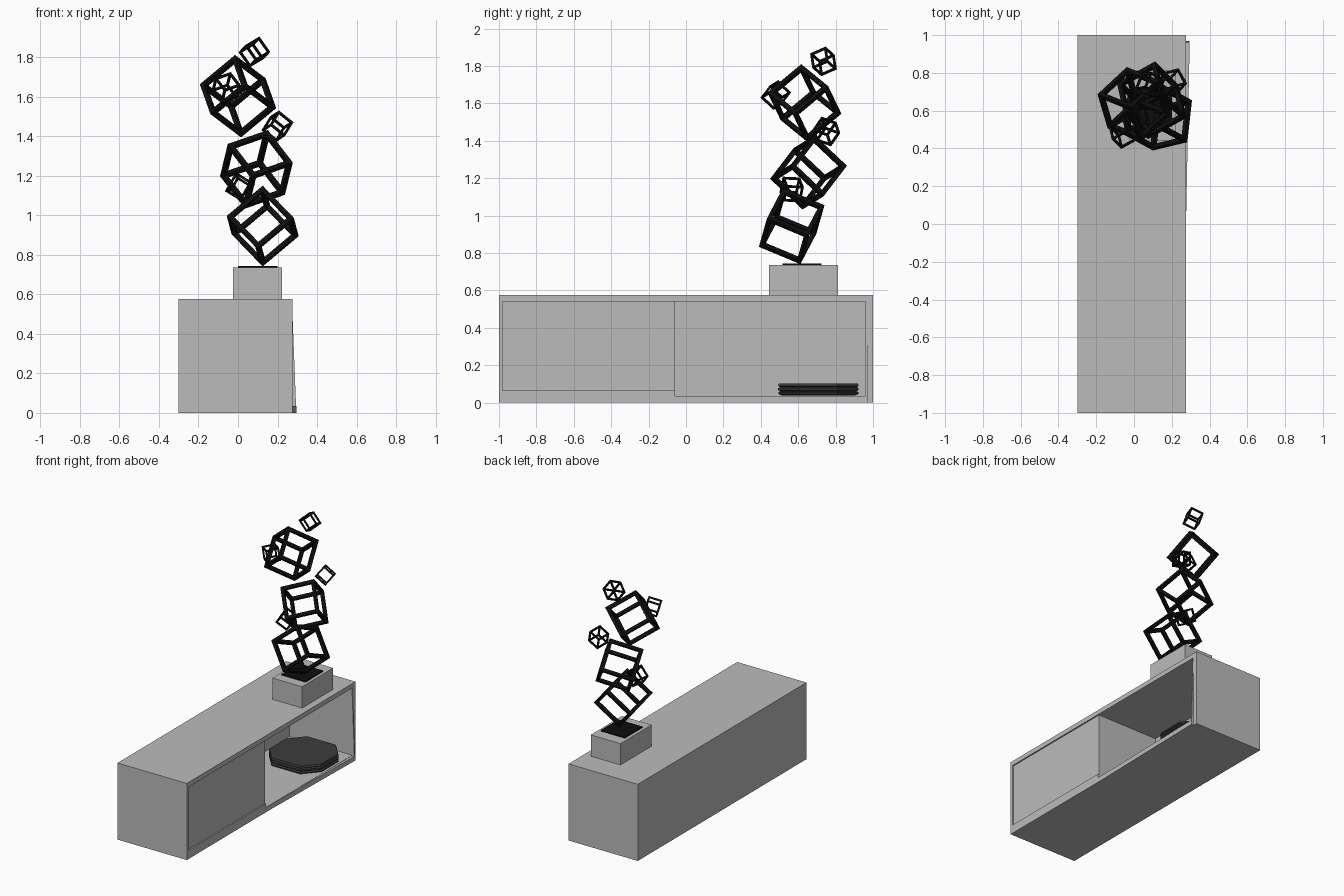
import bpy, bmesh
from mathutils import Vector, Matrix

if "Cube" in bpy.data.objects:
    bpy.data.objects.remove(bpy.data.objects["Cube"])


def material(name, v):
    m = bpy.data.materials.new(name)
    m.diffuse_color = (v, v, v, 1)
    m.use_nodes = True
    m.node_tree.nodes["Principled BSDF"].inputs["Base Color"].default_value = m.diffuse_color
    return m


GREY = material("cabinet grey", 0.5)
BLACK = material("strut black", 0.004)
CHARCOAL = material("cushion charcoal", 0.045)


def finish(bm, name, mat):
    bmesh.ops.recalc_face_normals(bm, faces=bm.faces)
    me = bpy.data.meshes.new(name)
    bm.to_mesh(me)
    bm.free()
    ob = bpy.data.objects.new(name, me)
    me.materials.append(mat)
    bpy.context.collection.objects.link(ob)
    return ob


def add_box(bm, lo, hi):
    lo, hi = Vector(lo), Vector(hi)
    mat = Matrix.Translation((lo + hi) / 2) @ Matrix.Diagonal((*(hi - lo), 1))
    bmesh.ops.create_cube(bm, size=1, matrix=mat)


def box(name, lo, hi, mat):
    bm = bmesh.new()
    add_box(bm, lo, hi)
    return finish(bm, name, mat)


def hull(name, pts, mat):
    bm = bmesh.new()
    for p in pts:
        bm.verts.new(p)
    bmesh.ops.convex_hull(bm, input=bm.verts[:])
    return finish(bm, name, mat)


def cut(target, lo, hi):
    cutter = box("cutter", lo, hi, GREY)
    cutter.hide_render = True
    mod = target.modifiers.new("cut", 'BOOLEAN')
    mod.operation, mod.solver, mod.object = 'DIFFERENCE', 'EXACT', cutter
    bpy.context.view_layer.objects.active = target
    bpy.ops.object.modifier_apply(modifier=mod.name)
    bpy.data.objects.remove(cutter)


# Cabinet: open compartment on one side, shallow recessed door on the other
cabinet = box("cabinet", (-0.30, -1, 0), (0.275, 1, 0.575), GREY)
cut(cabinet, (-0.245, -0.06, 0.037), (0.4, 0.962, 0.54))
cut(cabinet, (0.265, -0.98, 0.065), (0.4, -0.05, 0.54))

# Slightly splayed trim along the bottom and far side of the opening
hull("bottom_trim", [(x, y, z) for z in (0, 0.035)
                     for x, y in ((0.274, -0.06), (0.274, 0.97), (0.295, 0.97))], GREY)
hull("side_trim", [(x, y, z) for y in (0.96, 0.97)
                   for x, z in ((0.274, 0), (0.295, 0), (0.274, 0.54))], GREY)

# Pedestal and the sculpture's base plate
box("pedestal", (-0.025, 0.443, 0.575), (0.222, 0.812, 0.735), GREY)
box("base_plate", (0.0, 0.515, 0.735), (0.2, 0.725, 0.743), BLACK)

# Stacked cushions: grooved eight-sided loft on the compartment floor
outline = [(-0.22, -0.10), (-0.12, -0.215), (0.12, -0.215), (0.22, -0.10),
           (0.22, 0.10), (0.12, 0.215), (-0.12, 0.215), (-0.22, 0.10)]
profile = [(0.038, 0.90), (0.046, 0.99), (0.055, 1.0), (0.061, 0.95), (0.068, 1.0),
           (0.078, 1.0), (0.083, 0.95), (0.09, 1.0), (0.104, 0.98)]
bm = bmesh.new()
rings = [[bm.verts.new((0.05 + x * s, 0.708 + y * s, z)) for x, y in outline]
         for z, s in profile]
for a, b in zip(rings, rings[1:]):
    for i in range(8):
        j = (i + 1) % 8
        bm.faces.new((a[i], a[j], b[j], b[i]))
bm.faces.new(rings[0])
bm.faces.new(rings[-1])
finish(bm, "cushion_stack", CHARCOAL)


# Open cube frame made of twelve square struts
def frame_cube(name, centre, size, t, u, v):
    a = Vector(u).normalized()
    b = Vector(v)
    b = (b - a * b.dot(a)).normalized()
    rot = Matrix((a, b, a.cross(b))).transposed().to_4x4()
    h = size / 2
    bm = bmesh.new()
    for axis in range(3):
        for s in (-1, 1):
            for r in (-1, 1):
                c, d = [0, 0, 0], [t / 2] * 3
                c[(axis + 1) % 3] = s * (h - t / 2)
                c[(axis + 2) % 3] = r * (h - t / 2)
                d[axis] = h
                add_box(bm, Vector(c) - Vector(d), Vector(c) + Vector(d))
    bm.transform(Matrix.Translation(centre) @ rot)
    finish(bm, name, BLACK)


BIG, SMALL = (0.242, 0.024), (0.097, 0.011)
tilt_mid = ((8, -35, 33), (25, -22, -37))
frame_cube("lower_cube", (0.125, 0.565, 0.945), *BIG, (0.75, 0.18, 0.63), (-0.1, -0.91, 0.38))
frame_cube("middle_cube", (0.093, 0.655, 1.232), *BIG, *tilt_mid)
frame_cube("upper_cube", (0.0, 0.633, 1.602), *BIG, (29, 27, -22), (11, -35, -30))
frame_cube("small_cube_top", (0.083, 0.735, 1.825), *SMALL, (0.35, 0.85, 0.37), (0.55, 0.1, -0.8))
frame_cube("small_cube_left", (-0.06, 0.48, 1.645), *SMALL, *tilt_mid)
frame_cube("small_cube_right", (0.2, 0.75, 1.45), *SMALL, (0.75, 0.2, -0.6), (0.3, 0.45, 0.8))
frame_cube("small_cube_low", (0.01, 0.565, 1.14), *SMALL, (0.8, 0.2, -0.5), (0.4, 0.15, 0.85))
